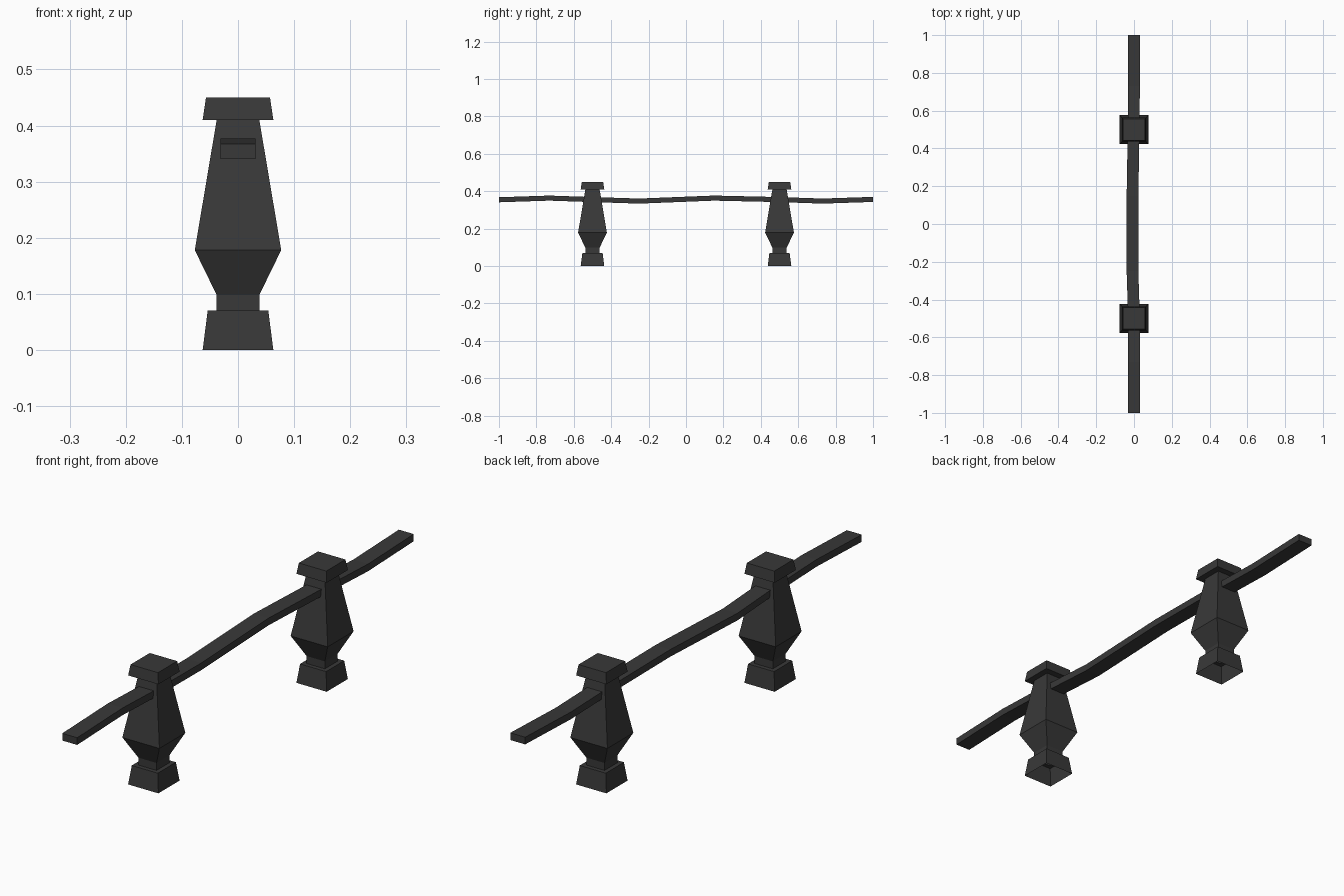
import bpy
import bmesh

cube = bpy.data.objects.get("Cube")
if cube:
    bpy.data.objects.remove(cube)

charcoal = bpy.data.materials.new("charcoal_grey")
charcoal.use_nodes = True
colour = (0.04, 0.04, 0.04, 1)
charcoal.diffuse_color = colour
charcoal.node_tree.nodes["Principled BSDF"].inputs["Base Color"].default_value = colour


def loft(name, rings, cap_start=True):
    """Skin a list of four-cornered rings into one flat-shaded mesh."""
    bm = bmesh.new()
    loops = [[bm.verts.new(p) for p in ring] for ring in rings]
    for a, b in zip(loops, loops[1:]):
        for i in range(4):
            j = (i + 1) % 4
            bm.faces.new((a[i], a[j], b[j], b[i]))
    if cap_start:
        bm.faces.new(loops[0][::-1])
    bm.faces.new(loops[-1])
    bmesh.ops.recalc_face_normals(bm, faces=bm.faces)
    mesh = bpy.data.meshes.new(name)
    bm.to_mesh(mesh)
    bm.free()
    mesh.materials.append(charcoal)
    obj = bpy.data.objects.new(name, mesh)
    bpy.context.collection.objects.link(obj)
    return obj


CORNERS = [(-1, -1), (1, -1), (1, 1), (-1, 1)]

# Square posts: (half width, height), hollow underneath
post_profile = [(0.063, 0), (0.054, 0.07), (0.038, 0.07), (0.038, 0.098),
                (0.077, 0.178), (0.038, 0.41), (0.063, 0.41), (0.057, 0.45)]
for name, y in (("front_post", -0.5), ("back_post", 0.5)):
    rings = [[(sx * r, sy * r, z) for sx, sy in CORNERS] for r, z in post_profile]
    post = loft(name, rings, cap_start=False)
    post.location.y = y

# Gently wavy rail through both posts: (x, y, z) of the centre line
rail_path = [(0, -1, 0.354), (0, -0.73, 0.363), (0, -0.5, 0.355),
             (-0.008, -0.25, 0.347), (-0.008, 0.15, 0.363),
             (-0.002, 0.5, 0.355), (0, 0.73, 0.347), (0, 1, 0.356)]
loft("rail", [[(x + sx * 0.031, y, z + sz * 0.0135) for sx, sz in CORNERS]
              for x, y, z in rail_path])
